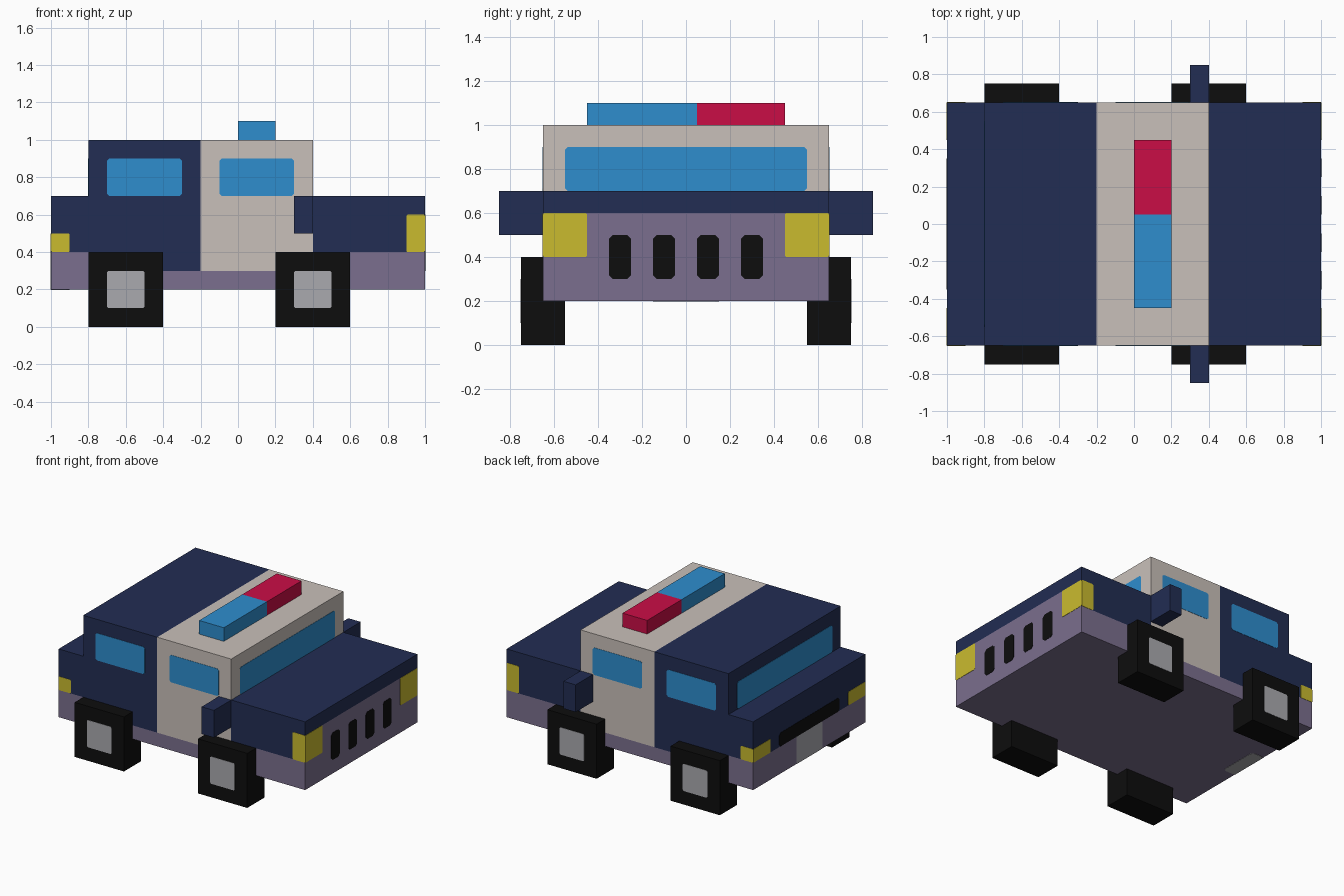
import bpy, bmesh
from mathutils import Vector

if "Cube" in bpy.data.objects:
    bpy.data.objects.remove(bpy.data.objects["Cube"])


def material(name, r, g, b):
    def lin(c):
        c /= 255
        return c / 12.92 if c <= 0.04045 else ((c + 0.055) / 1.055) ** 2.4
    m = bpy.data.materials.new(name)
    m.diffuse_color = (lin(r), lin(g), lin(b), 1)
    m.use_nodes = True
    m.node_tree.nodes["Principled BSDF"].inputs["Base Color"].default_value = m.diffuse_color
    return m


NAVY = material("navy", 34, 45, 83)
CREAM = material("cream", 201, 192, 186)
PURPLE = material("dusty purple", 123, 111, 142)
GLASS = material("sky blue", 46, 141, 206)
YELLOW = material("yellow", 202, 187, 47)
RED = material("red", 202, 13, 70)
BLACK = material("black", 13, 13, 13)
GREY = material("grey", 170, 170, 175)


def finish(name, bm, mats):
    bmesh.ops.recalc_face_normals(bm, faces=bm.faces)
    mesh = bpy.data.meshes.new(name)
    bm.to_mesh(mesh)
    bm.free()
    for m in mats:
        mesh.materials.append(m)
    ob = bpy.data.objects.new(name, mesh)
    bpy.context.collection.objects.link(ob)
    return ob


def box(name, lo, hi, mats, cuts=(), rule=None):
    """Box between two corners, sliced at (axis, position) cuts, coloured by rule."""
    lo, hi = Vector(lo), Vector(hi)
    bm = bmesh.new()
    bmesh.ops.create_cube(bm, size=1)
    for v in bm.verts:
        v.co = (lo + hi) / 2 + v.co * (hi - lo)
    for axis, pos in cuts:
        p = Vector()
        n = Vector()
        p[axis], n[axis] = pos, 1
        bmesh.ops.bisect_plane(bm, geom=bm.verts[:] + bm.edges[:] + bm.faces[:],
                               plane_co=p, plane_no=n)
    bm.normal_update()
    if rule:
        for f in bm.faces:
            f.material_index = rule(f.calc_center_median(), f.normal)
    return finish(name, bm, mats)


def plate(name, axis, pos, out, u, v, mat, c=0.012, t=0.002):
    """Thin plate with clipped corners, facing along axis in direction out."""
    (u0, u1), (v0, v1) = u, v
    outline = [(u0 + c, v0), (u1 - c, v0), (u1, v0 + c), (u1, v1 - c),
               (u1 - c, v1), (u0 + c, v1), (u0, v1 - c), (u0, v0 + c)]
    bm = bmesh.new()
    verts = []
    for a, b in outline:
        co = [a, b]
        co.insert(axis, pos)
        verts.append(bm.verts.new(co))
    geom = bmesh.ops.extrude_face_region(bm, geom=[bm.faces.new(verts)], use_keep_orig=True)
    shift = Vector()
    shift[axis] = out * t
    bmesh.ops.translate(bm, vec=shift,
                        verts=[g for g in geom["geom"] if isinstance(g, bmesh.types.BMVert)])
    return finish(name, bm, [mat])


# Lower body: purple base, navy panels, cream front doors
def body_rule(p, n):
    if n.z > 0.5:
        return 0
    if n.z < -0.5:
        return 2
    if n.x > 0.5:
        return 0 if p.z > 0.6 else 2
    if n.x < -0.5:
        return 0 if p.z > 0.4 else 2
    if -0.2 < p.x < 0.4:
        return 1 if p.z > 0.3 else 2
    sill = 0.3 if -0.8 < p.x < -0.2 else 0.4
    return 0 if p.z > sill else 2


box("lower_body", (-1, -0.65, 0.2), (1, 0.65, 0.7), [NAVY, CREAM, PURPLE],
    [(2, 0.3), (2, 0.4), (2, 0.6), (0, -0.8), (0, -0.2), (0, 0.4)], body_rule)

# Cabin: navy rear half, cream front half
box("cabin", (-0.8, -0.65, 0.7), (0.4, 0.65, 1.0), [NAVY, CREAM],
    [(0, -0.2)], lambda p, n: int(p.x > -0.2))

# Roof light bar: blue and red halves
box("light_bar", (0, -0.45, 1.0), (0.2, 0.45, 1.1), [GLASS, RED],
    [(1, 0.05)], lambda p, n: int(p.y > 0.05))

# Parts repeated on both sides
for s, side in ((-1, "near"), (1, "far")):
    for x, end in ((-0.6, "rear"), (0.4, "front")):
        ya, yb = sorted((s * 0.55, s * 0.75))
        box(f"{end}_wheel_{side}", (x - 0.2, ya, 0), (x + 0.2, yb, 0.4), [BLACK])
        plate(f"{end}_hub_{side}", 1, s * 0.75, s, (x - 0.1, x + 0.1), (0.1, 0.3), GREY, 0.008)
    ya, yb = sorted((s * 0.65, s * 0.85))
    box(f"side_mirror_{side}", (0.3, ya, 0.5), (0.4, yb, 0.7), [NAVY])
    for x, end in ((-0.5, "rear"), (0.1, "front")):
        plate(f"{end}_side_window_{side}", 1, s * 0.65, s, (x - 0.2, x + 0.2), (0.7, 0.9), GLASS)
    # lamps wrap around the corners
    lamp_y = sorted((s * 0.45, s * 0.65))
    plate(f"headlight_front_{side}", 0, 1, 1, lamp_y, (0.4, 0.6), YELLOW, 0.006)
    plate(f"headlight_side_{side}", 1, s * 0.65, s, (0.9, 1), (0.4, 0.6), YELLOW, 0.006)
    plate(f"tail_light_back_{side}", 0, -1, -1, lamp_y, (0.4, 0.5), YELLOW, 0.006)
    plate(f"tail_light_side_{side}", 1, s * 0.65, s, (-1, -0.9), (0.4, 0.5), YELLOW, 0.006)

# Windscreen and rear window
plate("windscreen", 0, 0.4, 1, (-0.55, 0.55), (0.7, 0.9), GLASS)
plate("rear_window", 0, -0.8, -1, (-0.55, 0.55), (0.7, 0.9), GLASS)

# Grille slots
for i in range(4):
    y = -0.3 + 0.2 * i
    plate(f"grille_slot_{i + 1}", 0, 1, 1, (y - 0.05, y + 0.05), (0.3, 0.5), BLACK, 0.018)

# Rear trim strip and blank grey panel that folds under the body
plate("rear_trim", 0, -1, -1, (-0.35, 0.35), (0.4, 0.5), BLACK, 0.018)
plate("rear_panel", 0, -1, -1, (-0.15, 0.15), (0.2, 0.4), GREY, 0.006)
plate("rear_panel_underside", 2, 0.2, -1, (-1, -0.9), (-0.15, 0.15), GREY, 0.018)
